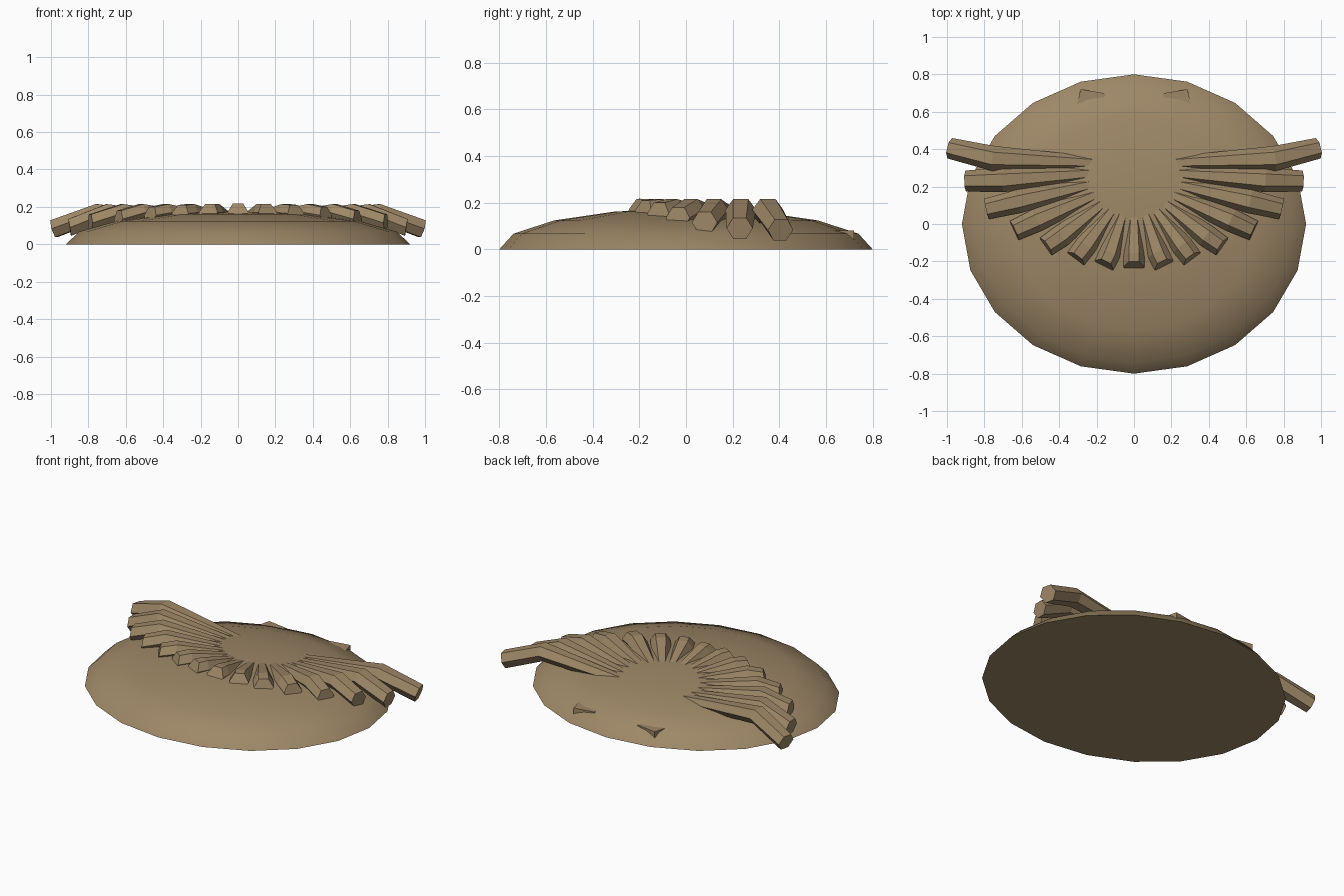
import bpy, bmesh, math
from mathutils import Vector

cube = bpy.data.objects.get("Cube")
if cube:
    bpy.data.objects.remove(cube, do_unlink=True)

brown = bpy.data.materials.new("earth_brown")
colour = (0.34, 0.245, 0.135, 1)
brown.diffuse_color = colour
brown.use_nodes = True
brown.node_tree.nodes["Principled BSDF"].inputs["Base Color"].default_value = colour

RX, RY, H = 0.92, 0.8, 0.175


def finish(name, bm):
    bmesh.ops.recalc_face_normals(bm, faces=bm.faces)
    mesh = bpy.data.meshes.new(name)
    bm.to_mesh(mesh)
    bm.free()
    mesh.materials.append(brown)
    ob = bpy.data.objects.new(name, mesh)
    bpy.context.collection.objects.link(ob)
    return ob


def loft(name, rings):
    """Skin closed rings of equal count and cap both ends."""
    bm = bmesh.new()
    loops = [[bm.verts.new(p) for p in ring] for ring in rings]
    n = len(loops[0])
    for a, b in zip(loops, loops[1:]):
        for i in range(n):
            j = (i + 1) % n
            bm.faces.new((a[i], a[j], b[j], b[i]))
    bm.faces.new(loops[0])
    bm.faces.new(loops[-1])
    return finish(name, bm)


def dome_height(x, y):
    return H * math.sqrt(max(0, 1 - (x / RX) ** 2 - (y / RY) ** 2))


# Shallow oval dome: the upper half of a flattened sphere
bm = bmesh.new()
bmesh.ops.create_uvsphere(bm, u_segments=20, v_segments=8, radius=1)
bmesh.ops.bisect_plane(bm, geom=bm.verts[:] + bm.edges[:] + bm.faces[:], dist=0.001,
                       plane_co=(0, 0, 0), plane_no=(0, 0, 1), clear_inner=True)
bmesh.ops.contextual_create(bm, geom=[e for e in bm.edges if e.is_boundary])
# Turn so that a vertex lies on each axis
first = min(bm.verts, key=lambda v: (round(abs(v.co.z), 3), abs(math.atan2(v.co.y, v.co.x))))
turn = -math.atan2(first.co.y, first.co.x)
for v in bm.verts:
    x, y = v.co.x, v.co.y
    v.co = (RX * (x * math.cos(turn) - y * math.sin(turn)),
            RY * (x * math.sin(turn) + y * math.cos(turn)), H * v.co.z)
for f in bm.faces:
    f.smooth = f.normal.z > -0.9
dome = finish("dome", bm)
bpy.ops.object.select_all(action='DESELECT')
dome.select_set(True)
bpy.context.view_layer.objects.active = dome
bpy.ops.object.shade_smooth_by_angle(angle=math.radians(40))


def hexagon(centre, along, half_width, half_height, lean):
    """Flat-topped hexagon across a plan direction; lean moves its foot outward."""
    side = Vector((-along.y, along.x, 0))
    up = Vector((0, 0, 1)) - along * lean
    return [centre + side * half_width * math.cos(i * math.pi / 3)
            + up * half_height * math.sin(i * math.pi / 3) / math.sin(math.pi / 3)
            for i in range(6)]


# Fan of bent six-sided bars: crest x, y and tip x, y, z, from the front to the side
bars = [
    (0.00, -0.17, 0.00, -0.23, 0.172),
    (0.13, -0.16, 0.16, -0.22, 0.171),
    (0.26, -0.12, 0.31, -0.185, 0.165),
    (0.39, -0.065, 0.47, -0.12, 0.155),
    (0.52, 0.02, 0.64, -0.035, 0.135),
    (0.62, 0.12, 0.79, 0.08, 0.115),
    (0.70, 0.235, 0.90, 0.23, 0.09),
    (0.75, 0.35, 0.985, 0.405, 0.083),
]
for k, (cx, cy, tx, ty, tz) in enumerate(bars):
    t = k / (len(bars) - 1)
    angle = math.radians(-90 + 102 * t)
    for s, label in ((1, "left"), (-1, "right")):
        if k == 0 and s < 0:
            continue
        x, y = 0.23 * math.cos(angle), 0.28 + 0.23 * math.sin(angle)
        root = Vector((s * x, y, dome_height(x, y) - 0.035))
        crest = Vector((s * cx, cy, 0.17))
        tip = Vector((s * tx, ty, tz))
        inner = Vector((crest.x - root.x, crest.y - root.y, 0)).normalized()
        outer = Vector((tip.x - crest.x, tip.y - crest.y, 0)).normalized()
        middle = (inner + outer).normalized()
        lean = 0.65 - 0.95 * t
        name = "front_bar" if k == 0 else f"{label}_bar_{k}"
        loft(name, [
            hexagon(root, inner, 0.035, 0.03, 0),
            hexagon(crest, middle, 0.055 + 0.012 * t, 0.045, lean * 0.5),
            hexagon(tip, outer, 0.056, 0.045, lean),
        ])

# Low wedges that break the surface near the back rim
plan = [(0.285, 0.72), (0.15, 0.698), (0.2, 0.6), (0.31, 0.62)]
for s, label in ((1, "left"), (-1, "right")):
    loft(f"{label}_back_wedge", [[(s * x, y, z) for x, y in plan] for z in (0.03, 0.08)])
